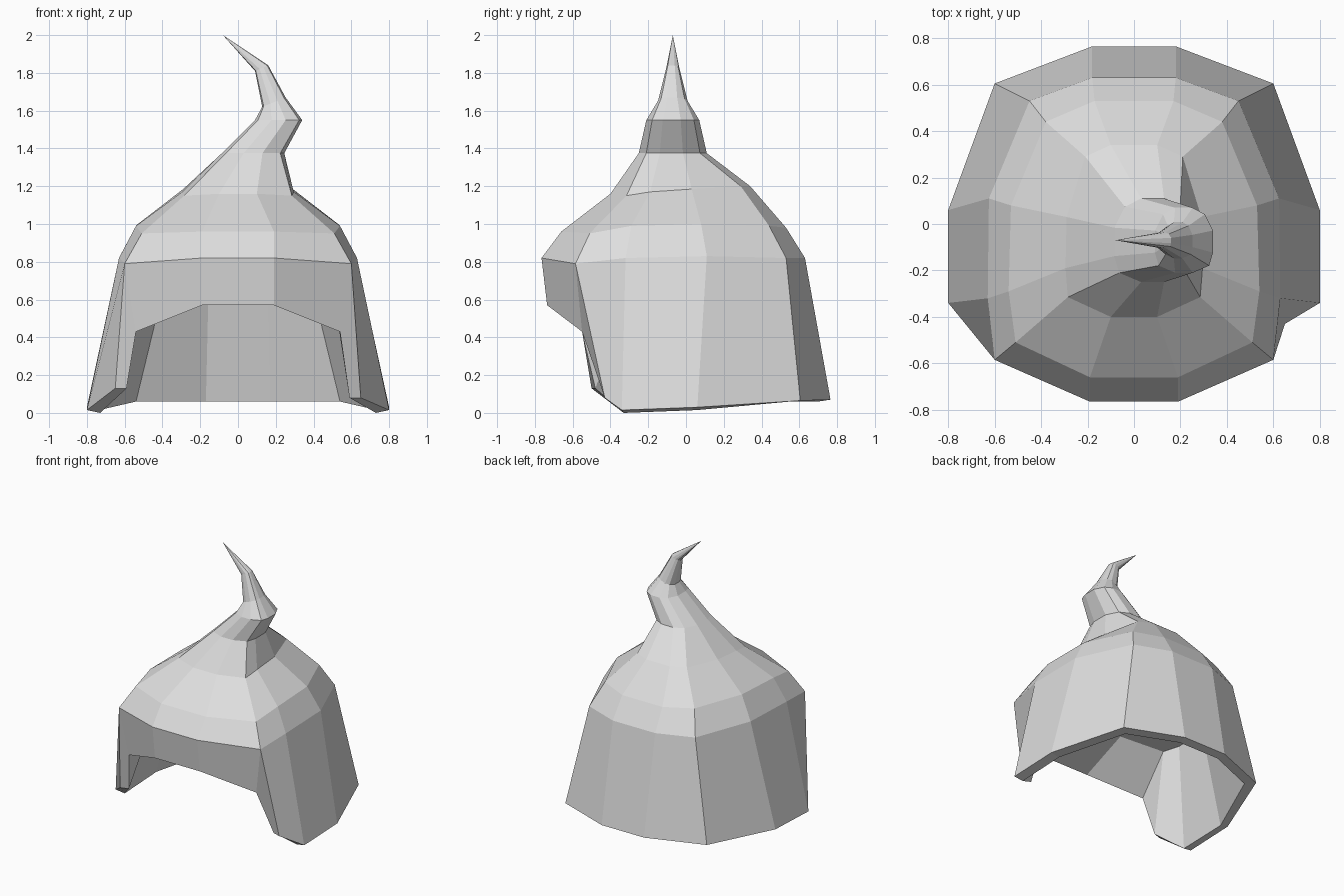
import bpy
import bmesh
from mathutils import Vector

default_cube = bpy.data.objects.get("Cube")
if default_cube:
    bpy.data.objects.remove(default_cube, do_unlink=True)

# One plain grey for the whole hat
grey = bpy.data.materials.new("pale grey")
grey.use_nodes = True
grey.diffuse_color = (.73, .73, .73, 1)
shader = next(n for n in grey.node_tree.nodes if n.type == 'BSDF_PRINCIPLED')
shader.inputs["Base Color"].default_value = grey.diffuse_color

bm = bmesh.new()


def mirrored_ring(half):
    """Closed loop: left half from front to back, then its mirror back to front."""
    left = [bm.verts.new(point) for point in half]
    right = [bm.verts.new((-x, y, z)) for x, y, z in reversed(half)]
    return left + right


def oval_ring(centre, width, depth, tilt):
    """Horn cross-section with the same columns as the crown; tilt raises +x."""
    shape = [(.3, -1), (.87, -.78), (1, -.38), (1, .3), (.72, .8), (.3, 1)]
    shape += [(-x, y) for x, y in reversed(shape)]
    centre = Vector(centre)
    return [bm.verts.new(centre + Vector((x * width, y * depth, x * tilt)))
            for x, y in shape]


def bridge(lower, upper):
    count = len(lower)
    for i in range(count):
        j = (i + 1) % count
        bm.faces.new((lower[i], lower[j], upper[j], upper[i]))


# Crown: columns run front, front corner, side front, side back, back corner, back
brow = mirrored_ring([(.19, -.765, .82), (.6, -.585, .79), (.63, -.32, .82),
                      (.625, .11, .83), (.45, .53, .82), (.18, .63, .82)])
crown = mirrored_ring([(.19, -.66, .96), (.51, -.51, .95), (.54, -.29, .99),
                       (.53, .08, 1), (.38, .44, .99), (.17, .53, .98)])
shoulder = mirrored_ring([(.1, -.4, 1.16), (.285, -.315, 1.15), (.295, -.19, 1.17),
                          (.29, .03, 1.185), (.21, .29, 1.2), (.1, .34, 1.2)])

# Crooked horn on top
horn = [
    oval_ring((.08, -.07, 1.375), .165, .18, 0),
    oval_ring((.215, -.07, 1.55), .125, .14, 0),
    oval_ring((.19, -.07, 1.645), .062, .078, .025),
    oval_ring((.125, -.07, 1.825), .035, .034, .015),
]
rings = [brow, crown, shoulder] + horn
for lower, upper in zip(rings, rings[1:]):
    bridge(lower, upper)
tip = bm.verts.new((-.08, -.07, 2))
for a, b in zip(horn[-1], horn[-1][1:] + horn[-1][:1]):
    bm.faces.new((a, b, tip))

# Lower skirt: outer hem, inner hem of the flaps and back, face-opening notches
hem = mirrored_ring([(.19, -.735, .57), (.65, -.43, .08), (.8, -.34, .015),
                     (.8, .06, .03), (.6, .605, .065), (.18, .765, .07)])
inner_hem = mirrored_ring([(.59, -.41, .08), (.73, -.33, 0), (.735, .06, .015),
                           (.54, .55, .06), (.17, .7, .06)])
notches = mirrored_ring([(.54, -.55, .43)])
# The right flap corner sits a little higher and further forward
for corner in (hem[-2], inner_hem[-1]):
    corner.co += Vector((0, -.07, .05))

# Flat ceiling inside
ceiling = mirrored_ring([(.17, -.35, .7), (.5, -.28, .67), (.56, -.18, .69),
                         (.56, .07, .7), (.385, .44, .7), (.155, .55, .7)])
bm.faces.new(ceiling)

# Skirt panels, rim and inner walls around the flaps and back
inner = [hem[0]] + inner_hem + [hem[-1]]
for i in range(1, len(hem) - 2):
    j = i + 1
    bm.faces.new((hem[i], hem[j], brow[j], brow[i]))
    bm.faces.new((inner[i], inner[j], hem[j], hem[i]))
    bm.faces.new((inner[j], inner[i], ceiling[i], ceiling[j]))

# Brow panel above the face, with its underside sloping back to the ceiling
bm.faces.new((hem[-1], hem[0], brow[0], brow[-1]))
bm.faces.new((hem[-1], hem[0], ceiling[0], ceiling[-1]))
for notch, front, side in ((notches[0], 0, 1), (notches[1], -1, -2)):
    bm.faces.new((hem[front], notch, brow[side], brow[front]))
    bm.faces.new((hem[front], notch, ceiling[side], ceiling[front]))
    bm.faces.new((notch, inner[side], hem[side], brow[side]))
    bm.faces.new((notch, inner[side], ceiling[side]))

bmesh.ops.recalc_face_normals(bm, faces=bm.faces[:])
mesh = bpy.data.meshes.new("crooked_hat")
bm.to_mesh(mesh)
bm.free()
mesh.materials.append(grey)
hat = bpy.data.objects.new("crooked_hat", mesh)
bpy.context.collection.objects.link(hat)
